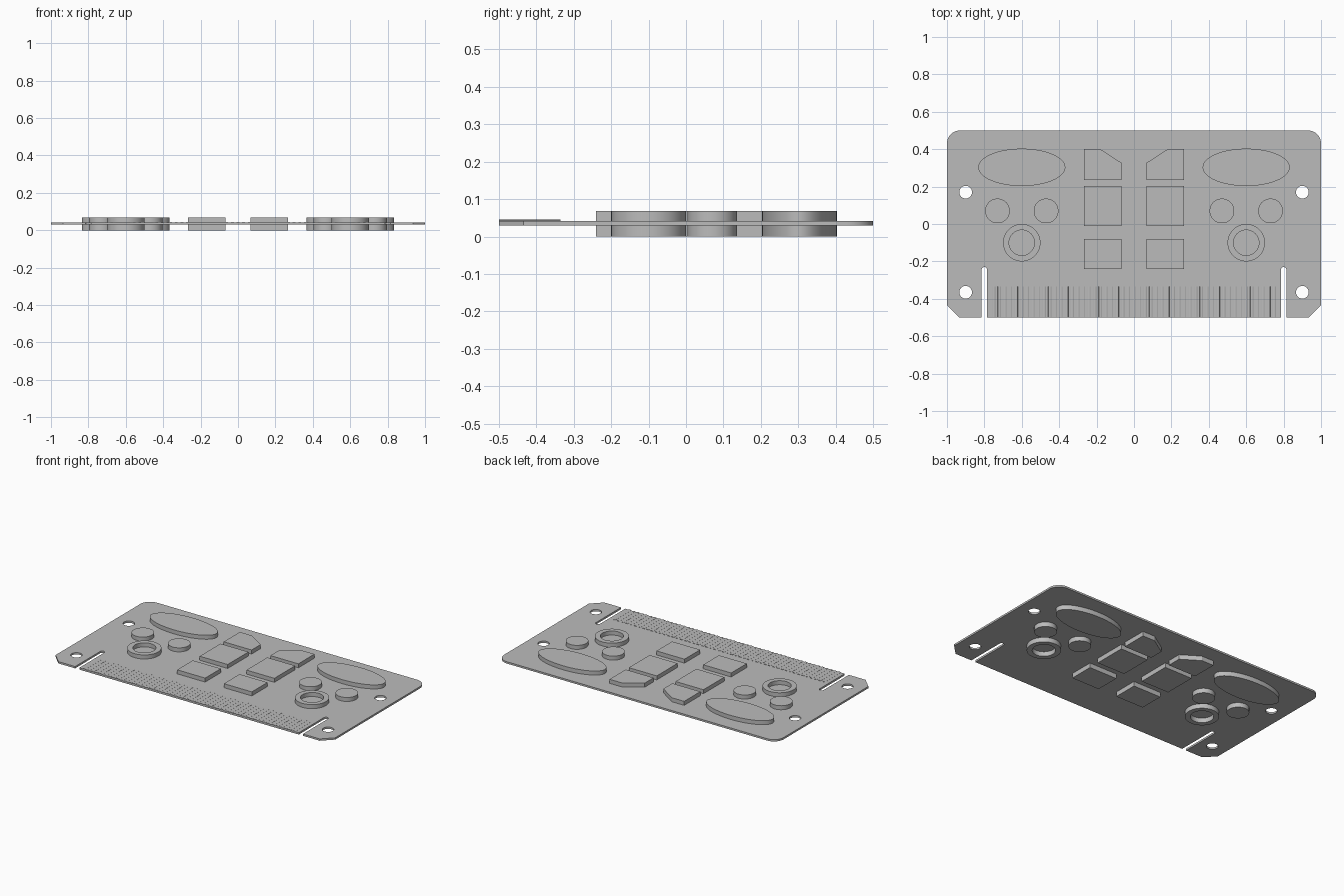
import bpy, bmesh
from math import sin, cos, pi, radians

cube = bpy.data.objects.get("Cube")
if cube:
    bpy.data.objects.remove(cube)

grey = bpy.data.materials.new("board_grey")
grey.use_nodes = True
colour = (0.5, 0.5, 0.5, 1)
grey.diffuse_color = colour
grey.node_tree.nodes["Principled BSDF"].inputs["Base Color"].default_value = colour

PLATE_LOW, PLATE_TOP = 0.03, 0.042
PART_LOW, PART_TOP = 0.0, 0.068


def arc(cx, cy, rx, ry, start, end, n):
    """Points along an elliptical arc, angles in degrees."""
    steps = [radians(start + (end - start) * i / n) for i in range(n + 1)]
    return [(cx + rx * cos(a), cy + ry * sin(a)) for a in steps]


def oval(cx, cy, rx, ry=None, n=48):
    return arc(cx, cy, rx, ry or rx, 0, 360, n)[:-1]


def box(x0, x1, y0, y1):
    return [(x0, y0), (x1, y0), (x1, y1), (x0, y1)]


def finish(name, mesh):
    """Weld, smooth and colour a mesh, then place it in the scene."""
    bm = bmesh.new()
    bm.from_mesh(mesh)
    bmesh.ops.remove_doubles(bm, verts=bm.verts, dist=1e-5)
    bmesh.ops.recalc_face_normals(bm, faces=bm.faces)
    bm.to_mesh(mesh)
    bm.free()
    mesh.materials.clear()
    mesh.materials.append(grey)
    ob = bpy.data.objects.new(name, mesh)
    bpy.context.collection.objects.link(ob)
    bpy.ops.object.select_all(action='DESELECT')
    ob.select_set(True)
    bpy.context.view_layer.objects.active = ob
    bpy.ops.object.shade_smooth_by_angle(angle=radians(30))
    return ob


def prism(name, loops, low=PART_LOW, top=PART_TOP):
    """Extrude flat outlines; loops inside the first one become holes."""
    curve = bpy.data.curves.new(name + "_outline", 'CURVE')
    curve.dimensions = '2D'
    curve.fill_mode = 'BOTH'
    curve.extrude = (top - low) / 2
    for loop in loops:
        spline = curve.splines.new('POLY')
        spline.points.add(len(loop) - 1)
        for point, (x, y) in zip(spline.points, loop):
            point.co = (x, y, 0, 1)
        spline.use_cyclic_u = True
    helper = bpy.data.objects.new(name + "_helper", curve)
    bpy.context.collection.objects.link(helper)
    bpy.context.view_layer.update()
    mesh = bpy.data.meshes.new_from_object(
        helper.evaluated_get(bpy.context.evaluated_depsgraph_get()))
    bpy.data.objects.remove(helper)
    mesh.name = name
    for v in mesh.vertices:
        v.co.z += (low + top) / 2
    return finish(name, mesh)


def mirror(loop):
    return [(-x, y) for x, y in reversed(loop)]


# Base plate: half outline with slot, cut corner and rounded corner, mirrored
half = ([(0.785, -0.5)] + arc(0.8, -0.245, 0.015, 0.015, 180, 0, 12)
        + [(0.815, -0.5), (0.935, -0.5), (1, -0.435)]
        + arc(0.93, 0.43, 0.07, 0.07, 0, 90, 12))
holes = [oval(x, y, 0.034, n=32) for x in (-0.9, 0.9) for y in (0.17, -0.365)]
prism("base_plate", [half + mirror(half)] + holes, PLATE_LOW, PLATE_TOP)

# Raised parts on both halves, standing out on both faces of the plate
parts = {
    "oval_block": [oval(0.6, 0.303, 0.233, 0.1, 64)],
    "inner_button": [oval(0.47, 0.07, 0.066)],
    "outer_button": [oval(0.73, 0.07, 0.066)],
    "ring": [oval(0.6, -0.1, 0.1), oval(0.6, -0.1, 0.068)],
    "front_block": [box(0.067, 0.267, -0.24, -0.08)],
    "middle_block": [box(0.067, 0.267, -0.01, 0.203)],
    "rear_block": [[(0.067, 0.235), (0.267, 0.235), (0.267, 0.4),
                    (0.18, 0.4), (0.067, 0.327)]],
}
for name, loops in parts.items():
    prism("left_" + name, loops)
    prism("right_" + name, [mirror(loop) for loop in loops])

# Row of low rounded contact ribs along the front edge
bm = bmesh.new()
section = arc(0, PLATE_TOP - 0.001, 0.009, 0.004, 0, 180, 8)
for i in range(51):
    x0 = (i - 25) * 0.03
    front = [bm.verts.new((x0 + x, -0.5, z)) for x, z in section]
    back = [bm.verts.new((x0 + x, -0.335, z)) for x, z in section]
    bm.faces.new(front)
    bm.faces.new(back[::-1])
    for a in range(len(section)):
        b = (a + 1) % len(section)
        bm.faces.new((front[a], back[a], back[b], front[b]))
mesh = bpy.data.meshes.new("contact_ribs")
bm.to_mesh(mesh)
bm.free()
finish("contact_ribs", mesh)
